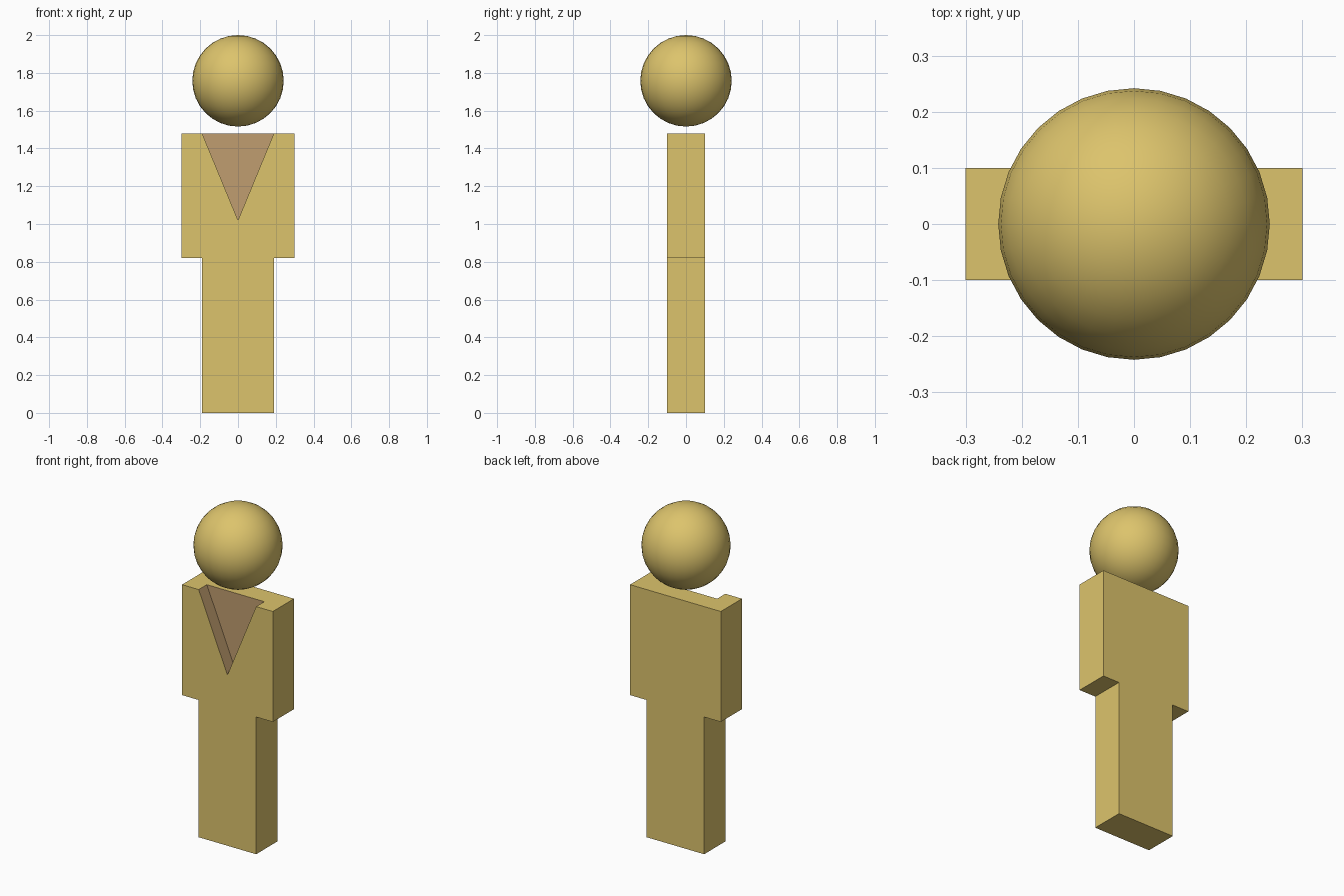
import bpy
import bmesh

if "Cube" in bpy.data.objects:
    bpy.data.objects.remove(bpy.data.objects["Cube"])


def material(name, color):
    mat = bpy.data.materials.new(name)
    mat.diffuse_color = (*color, 1)
    mat.use_nodes = True
    mat.node_tree.nodes["Principled BSDF"].inputs["Base Color"].default_value = mat.diffuse_color
    return mat


gold = material("gold", (0.72, 0.55, 0.15))
brown = material("brown", (0.53, 0.34, 0.16))


def prism(name, outline, y0, y1, slot=0):
    """Extrude an (x, z) outline from y0 to y1."""
    bm = bmesh.new()
    face = bm.faces.new([bm.verts.new((x, y0, z)) for x, z in outline])
    ext = bmesh.ops.extrude_face_region(bm, geom=[face])
    verts = [g for g in ext["geom"] if isinstance(g, bmesh.types.BMVert)]
    bmesh.ops.translate(bm, verts=verts, vec=(0, y1 - y0, 0))
    bmesh.ops.recalc_face_normals(bm, faces=bm.faces)
    for f in bm.faces:
        f.material_index = slot
    mesh = bpy.data.meshes.new(name)
    bm.to_mesh(mesh)
    bm.free()
    mesh.materials.append(gold)
    mesh.materials.append(brown)
    obj = bpy.data.objects.new(name, mesh)
    bpy.context.collection.objects.link(obj)
    return obj


# Body: broad torso over a narrower leg block, mirrored from one half
half = [(0.19, 0), (0.19, 0.82), (0.30, 0.82), (0.30, 1.48)]
body = prism("body", half + [(-x, z) for x, z in reversed(half)], -0.1, 0.1)

# V-shaped neckline recess, cut into the front only
cutter = prism("neckline_cutter", [(0, 1.02), (0.285, 1.71), (-0.285, 1.71)],
               -0.3, -0.023, slot=1)
cutter.hide_render = True
cut = body.modifiers.new("neckline", 'BOOLEAN')
cut.operation = 'DIFFERENCE'
cut.solver = 'EXACT'
cut.object = cutter
bpy.context.view_layer.objects.active = body
bpy.ops.object.modifier_apply(modifier=cut.name)
bpy.data.objects.remove(cutter)

# Head: smooth sphere floating above the shoulders
bpy.ops.mesh.primitive_uv_sphere_add(segments=32, ring_count=16, radius=0.242,
                                     location=(0, 0, 1.758))
head = bpy.context.object
head.name = "head"
head.data.materials.append(gold)
bpy.ops.object.shade_smooth()
